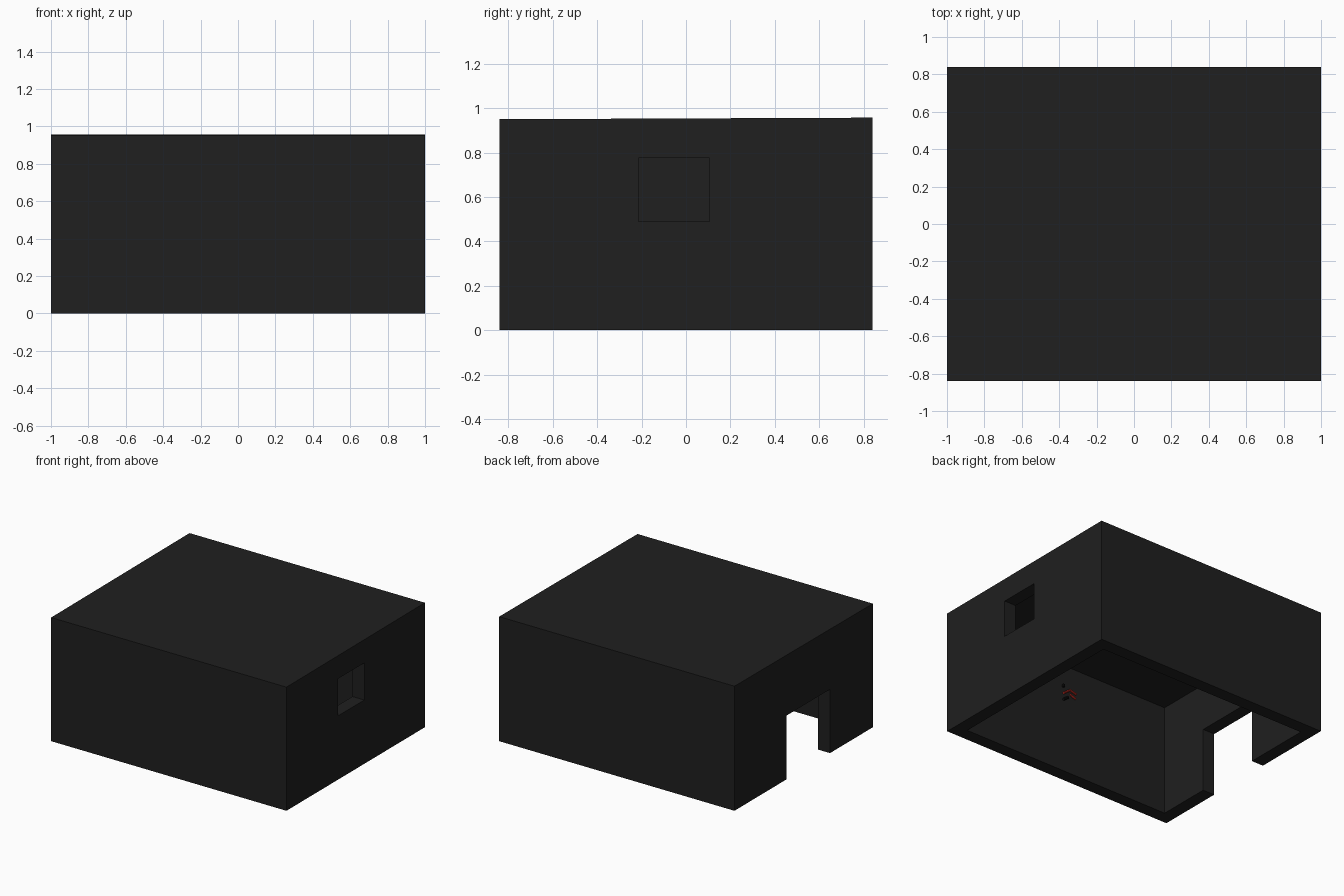
import bpy
from mathutils import Vector

if "Cube" in bpy.data.objects:
    bpy.data.objects.remove(bpy.data.objects["Cube"])


def material(name, color):
    m = bpy.data.materials.new(name)
    m.diffuse_color = (*color, 1)
    m.use_nodes = True
    m.node_tree.nodes["Principled BSDF"].inputs["Base Color"].default_value = m.diffuse_color
    return m


def box(name, lo, hi, mat=None):
    lo, hi = Vector(lo), Vector(hi)
    bpy.ops.mesh.primitive_cube_add(size=1)
    o = bpy.context.object
    o.name = name
    for v in o.data.vertices:
        v.co = [(lo[i] + hi[i]) / 2 + v.co[i] * (hi[i] - lo[i]) for i in range(3)]
    if mat:
        o.data.materials.append(mat)
    return o


def rod(name, a, b, radius, mat):
    a, b = Vector(a), Vector(b)
    bpy.ops.mesh.primitive_cylinder_add(vertices=8, radius=radius, depth=(b - a).length,
                                        location=(a + b) / 2)
    o = bpy.context.object
    o.name = name
    o.rotation_euler = (b - a).to_track_quat('Z', 'Y').to_euler()
    o.data.materials.append(mat)
    return o


dark = material("dark", (0.014, 0.014, 0.014))
black = material("black", (0.006, 0.006, 0.006))
red = material("red", (0.6, 0.03, 0.02))

# Hollow building shell with a very slightly sloping roof
shell = box("building_shell", (-1, -0.84, 0), (1, 0.84, 0.95), dark)
for v in shell.data.vertices:
    if v.co.z > 0.5 and v.co.y > 0:
        v.co.z = 0.957

# Room, doorway on the left, window on the right
cutters = [
    box("room_cutter", (-0.9, -0.74, -0.1), (0.9, 0.74, 0.85)),
    box("door_cutter", (-1.1, -0.32, -0.2), (-0.8, 0.21, 0.49)),
    box("window_cutter", (0.8, -0.215, 0.49), (1.1, 0.105, 0.775)),
]
for c in cutters:
    c.hide_render = True
    mod = shell.modifiers.new(c.name, 'BOOLEAN')
    mod.operation = 'DIFFERENCE'
    mod.solver = 'EXACT'
    mod.object = c
    bpy.context.view_layer.objects.active = shell
    bpy.ops.object.modifier_apply(modifier=mod.name)
    bpy.data.objects.remove(c)

# Small red and black fitting on the inside of the front wall
y = -0.73
rod("fitting_arm", (0.03, y, 0.62), (-0.03, y, 0.665), 0.008, red)
rod("fitting_tip", (-0.03, y, 0.665), (-0.085, y, 0.65), 0.008, red)
rod("fitting_branch", (-0.03, y, 0.63), (-0.08, y, 0.61), 0.008, red)
rod("fitting_handle", (0.03, y, 0.57), (-0.01, y, 0.60), 0.01, black)
rod("fitting_post", (0.03, y, 0.67), (0.03, y, 0.69), 0.01, black)
